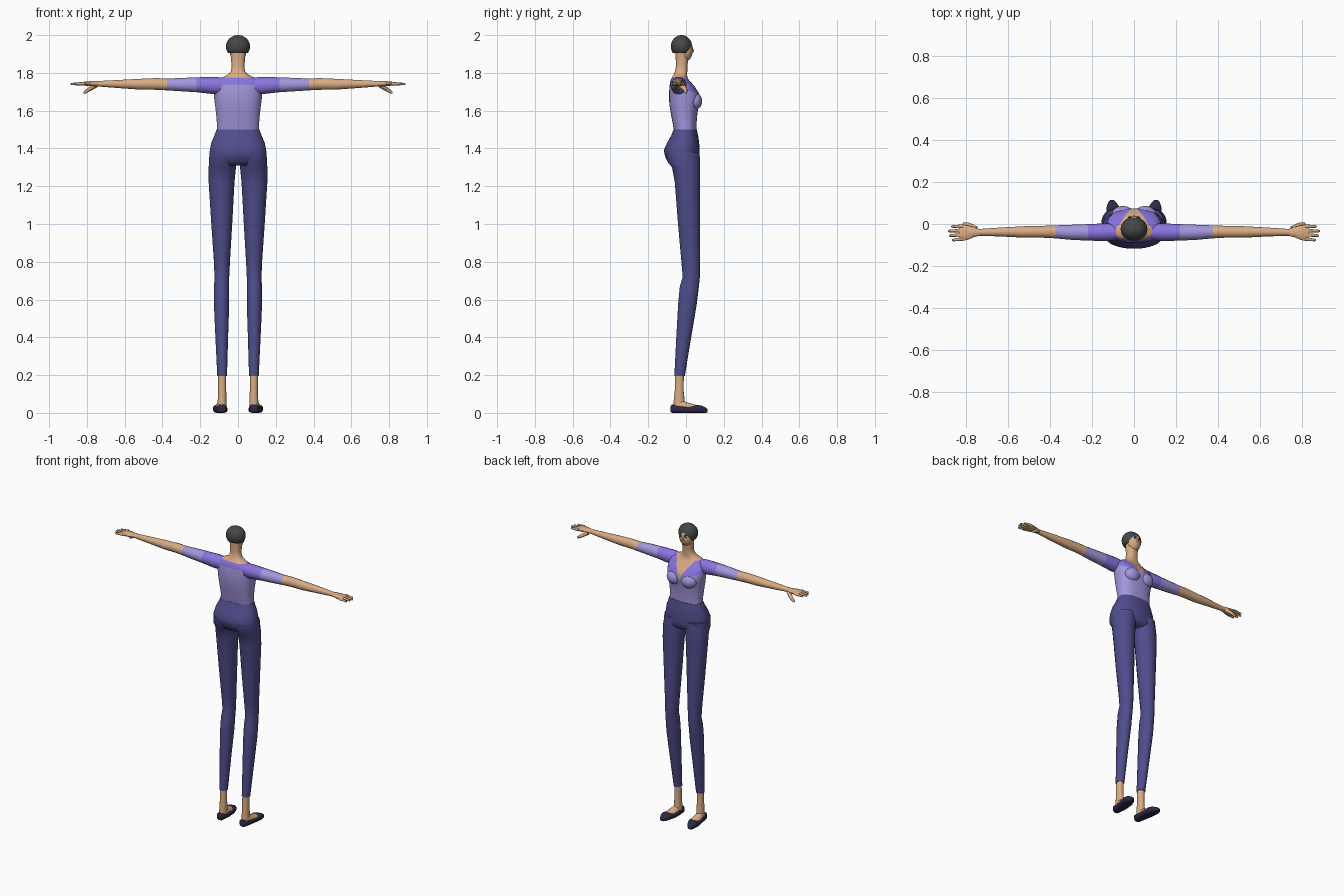
import bpy, bmesh, math
from mathutils import Vector, Matrix

if "Cube" in bpy.data.objects:
    bpy.data.objects.remove(bpy.data.objects["Cube"])


def material(name, rgb):
    m = bpy.data.materials.new(name)
    m.use_nodes = True
    col = tuple((c / 255) ** 2.2 for c in rgb) + (1,)
    m.diffuse_color = col
    m.node_tree.nodes["Principled BSDF"].inputs["Base Color"].default_value = col
    return m


SKIN = material("skin", (216, 170, 130))
PURPLE = material("purple", (138, 116, 222))
LAVENDER = material("lavender", (162, 150, 220))
NAVY = material("navy", (80, 78, 138))
HAIR = material("charcoal", (70, 73, 72))
SHOE = material("dark_shoe", (48, 45, 70))
EYE = material("blue_eye", (60, 65, 140))


def finish(name, bm, mats, mirror=False, rule=None, cuts=()):
    """Cut along colour borders, assign colours and make the object."""
    for co, no in cuts:
        bmesh.ops.bisect_plane(bm, geom=bm.verts[:] + bm.edges[:] + bm.faces[:],
                               plane_co=co, plane_no=no, dist=1e-5)
    bmesh.ops.recalc_face_normals(bm, faces=bm.faces)
    if rule:
        for f in bm.faces:
            f.material_index = rule(f.calc_center_median())
    me = bpy.data.meshes.new(name)
    bm.to_mesh(me)
    bm.free()
    ob = bpy.data.objects.new(name, me)
    bpy.context.collection.objects.link(ob)
    for m in mats:
        me.materials.append(m)
    if mirror:
        ob.modifiers.new("mirror", 'MIRROR').use_mirror_merge = False
    bpy.ops.object.select_all(action='DESELECT')
    ob.select_set(True)
    bpy.context.view_layer.objects.active = ob
    bpy.ops.object.shade_smooth_by_angle(angle=math.radians(50))
    return ob


def loft(axis, sections, n=24, power=1.0):
    """Sections: position on axis, then min and max of the other two axes."""
    bm = bmesh.new()
    rings = []
    for t, a0, a1, b0, b1 in sections:
        ring = []
        for i in range(n):
            w = 2 * math.pi * (i + .5) / n
            c, s = math.cos(w), math.sin(w)
            a = (a0 + a1) / 2 + (a1 - a0) / 2 * math.copysign(abs(c) ** power, c)
            b = (b0 + b1) / 2 + (b1 - b0) / 2 * math.copysign(abs(s) ** power, s)
            co = {'z': (a, b, t), 'x': (t, a, b), 'y': (a, t, b)}[axis]
            ring.append(bm.verts.new(co))
        rings.append(ring)
    for r, q in zip(rings, rings[1:]):
        for i in range(n):
            j = (i + 1) % n
            bm.faces.new((r[i], r[j], q[j], q[i]))
    bm.faces.new(rings[0])
    bm.faces.new(rings[-1])
    return bm


def ball(center, size, bm=None):
    bm = bm or bmesh.new()
    mat = Matrix.Translation(center) @ Matrix.Diagonal((*size, 1))
    bmesh.ops.create_uvsphere(bm, u_segments=24, v_segments=16, radius=1, matrix=mat)
    return bm


def digit(bm, start, end, r0, r1):
    """Tapered finger with a rounded tip."""
    a, b = Vector(start), Vector(end)
    rot = (b - a).to_track_quat('Z', 'Y').to_matrix().to_4x4()
    mat = Matrix.Translation((a + b) / 2) @ rot
    bmesh.ops.create_cone(bm, cap_ends=True, segments=8, radius1=r0, radius2=r1,
                          depth=(b - a).length, matrix=mat)
    bmesh.ops.create_uvsphere(bm, u_segments=8, v_segments=6, radius=r1,
                              matrix=Matrix.Translation(b))


# Torso and neck: V neckline in front, purple yoke, lavender bodice
V_TIP = Vector((0, 0, 1.665))
V_R, V_L = Vector((-.8, 0, .5)), Vector((.8, 0, .5))
YOKE, YOKE_N = Vector((0, 0, 1.71)), Vector((0, .33, 1))
BACK, BACK_N = Vector((0, -.04, 1.775)), Vector((0, 0, 1))
TOP_CUTS = [(V_TIP, V_R), (V_TIP, V_L), (YOKE, YOKE_N), (BACK, BACK_N)]


def top_rule(c):
    d = c - V_TIP
    if c.z > BACK.z or (c.y > -.02 and d.dot(V_R) > 0 and d.dot(V_L) > 0):
        return 0
    return 1 if (c - YOKE).dot(YOKE_N) > 0 else 2


TOP = [SKIN, PURPLE, LAVENDER]
torso = [(1.49, -.112, .112, -.063, .055), (1.53, -.112, .112, -.07, .056),
         (1.58, -.116, .116, -.08, .06), (1.63, -.122, .122, -.088, .068),
         (1.66, -.126, .126, -.09, .075), (1.69, -.129, .129, -.09, .07),
         (1.73, -.13, .13, -.088, .045), (1.757, -.118, .118, -.083, .02),
         (1.775, -.088, .088, -.075, .008), (1.79, -.055, .055, -.066, .006),
         (1.81, -.037, .037, -.058, .007), (1.84, -.034, .034, -.053, .008),
         (1.88, -.038, .038, -.055, .014), (1.91, -.04, .04, -.055, .015)]
finish("torso_and_neck", loft('z', torso, 32, .82), TOP, rule=top_rule, cuts=TOP_CUTS)
bust = ball((-.053, .044, 1.65), (.054, .042, .046))
ball((.053, .044, 1.65), (.054, .042, .046), bust)
finish("bust", bust, TOP, rule=top_rule, cuts=TOP_CUTS)

# Arms with two-tone sleeves
arm = [(.07, -.075, .0, 1.69, 1.775), (.13, -.082, .004, 1.687, 1.78),
       (.22, -.08, .0, 1.697, 1.777), (.3, -.076, -.003, 1.702, 1.774),
       (.375, -.069, -.006, 1.707, 1.77), (.43, -.066, -.008, 1.71, 1.773),
       (.52, -.066, -.01, 1.711, 1.769), (.63, -.06, -.016, 1.719, 1.763),
       (.745, -.056, -.024, 1.728, 1.757)]
finish("arms", loft('x', arm, 16), [PURPLE, LAVENDER, SKIN], mirror=True,
       rule=lambda c: 0 if c.x < .22 else 1 if c.x < .375 else 2)

# Hands
hand = loft('x', [(.735, -.056, -.024, 1.728, 1.757), (.765, -.064, -.014, 1.729, 1.757),
                  (.795, -.078, -.005, 1.73, 1.756), (.82, -.08, -.004, 1.733, 1.753),
                  (.835, -.078, -.006, 1.736, 1.75)], 12)
for k, tip in enumerate((.868, .882, .887, .872)):
    y = -.071 + .02 * k
    digit(hand, (.815, y, 1.743), (tip - .006, y * 1.08, 1.741), .0095, .006)
digit(hand, (.755, -.025, 1.735), (.79, -.004, 1.711), .015, .011)
digit(hand, (.79, -.004, 1.711), (.812, .0, 1.697), .011, .007)
finish("hands", hand, [SKIN], mirror=True)

# Trousers
hips = [(1.5, -.114, .114, -.066, .058), (1.47, -.125, .125, -.078, .064),
        (1.43, -.142, .142, -.1, .07), (1.39, -.15, .15, -.118, .073),
        (1.36, -.152, .152, -.112, .073), (1.33, -.153, .153, -.098, .07),
        (1.31, -.14, .14, -.075, .05)]
finish("hips", loft('z', hips, 32, .88), [NAVY])
leg = [(1.38, .004, .151, -.105, .073), (1.33, .006, .155, -.1, .075),
       (1.3, .01, .156, -.075, .075), (1.22, .018, .156, -.06, .075),
       (1.0, .03, .142, -.043, .075), (.8, .042, .128, -.025, .075),
       (.72, .046, .125, -.018, .074), (.67, .046, .127, -.033, .069),
       (.58, .046, .128, -.042, .058), (.4, .052, .12, -.052, .028),
       (.195, .058, .11, -.062, -.006)]
finish("trouser_legs", loft('z', leg, 20), [NAVY], mirror=True)

# Ankles and feet
ankle = [(.21, .062, .106, -.058, -.011), (.12, .062, .106, -.06, -.012),
         (.06, .06, .108, -.066, -.006), (.02, .06, .11, -.068, .0)]
finish("ankles", loft('z', ankle, 16), [SKIN], mirror=True)
foot = [(-.065, .066, .104, .01, .045), (-.03, .062, .112, .008, .07),
        (0, .062, .118, .008, .058), (.04, .064, .124, .008, .046),
        (.075, .075, .122, .008, .036)]
finish("feet", loft('y', foot, 16), [SKIN], mirror=True)

# Flat shoes with a flat sole
shoe = [(-.082, .075, .095, .004, .035), (-.074, .063, .107, 0, .046),
        (-.04, .057, .115, 0, .04), (0, .056, .122, 0, .036),
        (.035, .058, .129, 0, .038), (.06, .062, .132, 0, .043),
        (.085, .072, .13, 0, .038), (.105, .086, .122, 0, .028),
        (.115, .096, .112, .004, .018)]
finish("shoes", loft('y', shoe, 16, .6), [SHOE], mirror=True)

# Head, hair and face
head = ball((0, .0, 1.922), (.046, .036, .06))
ball((0, .036, 1.917), (.006, .007, .009), head)
finish("head", head, [SKIN])
hair = ball((0, -.024, 1.94), (.064, .056, .06))
cut = bmesh.ops.bisect_plane(hair, geom=hair.verts[:] + hair.edges[:] + hair.faces[:],
                             plane_co=(0, 0, 1.905), plane_no=(0, 0, -1), clear_outer=True)
bmesh.ops.holes_fill(hair, edges=[e for e in hair.edges if e.is_boundary])
finish("hair_cap", hair, [HAIR])
finish("eyes", ball((.017, .033, 1.932), (.009, .004, .005)), [EYE], mirror=True)
finish("eyebrows", ball((.017, .031, 1.944), (.011, .004, .002)), [HAIR], mirror=True)
